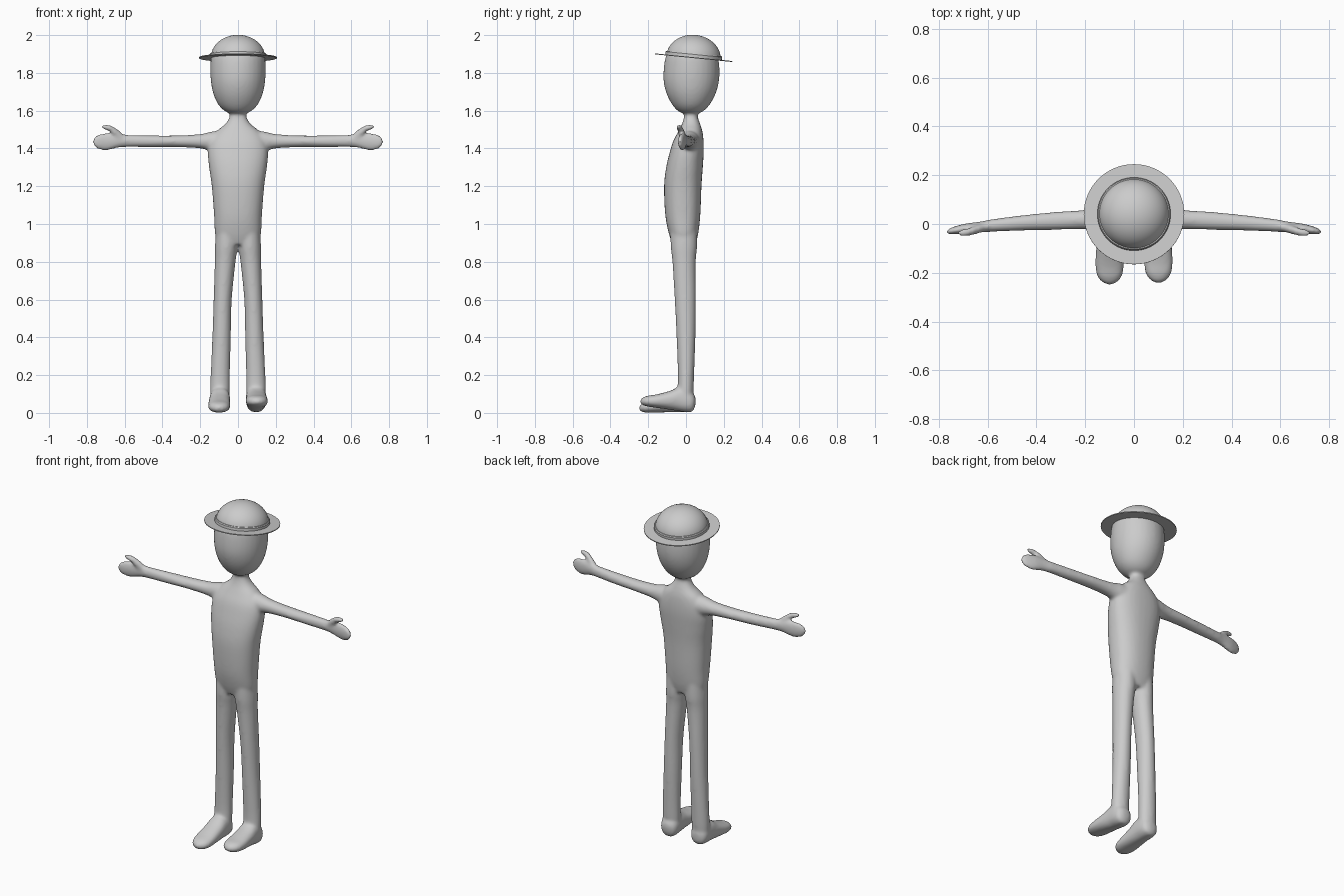
import bpy, bmesh, math
from mathutils import Vector, Matrix

if "Cube" in bpy.data.objects:
    bpy.data.objects.remove(bpy.data.objects["Cube"])


def catmull(a, b, c, d, t):
    return [0.5 * (2*q + (r-p)*t + (2*p-5*q+4*r-s)*t*t + (3*q-p-3*r+s)*t**3)
            for p, q, r, s in zip(a, b, c, d)]


def loft(bm, sections, axis, side=1, power=2.0, matrix=None, n=32, steps=4):
    """Closed smooth tube: section = (pos on axis, centre u, centre v, radius u, radius v)."""
    secs = []
    for i in range(len(sections) - 1):
        q = [sections[max(0, min(len(sections) - 1, i + k))] for k in (-1, 0, 1, 2)]
        secs += [catmull(*q, j / steps) for j in range(steps)]
    secs.append(sections[-1])
    order = {'x': (0, 1, 2), 'y': (1, 0, 2), 'z': (2, 0, 1)}[axis]
    rings = []
    for p, cu, cv, ru, rv in secs:
        ring = []
        for k in range(n):
            a = 2 * math.pi * k / n
            c, s = math.cos(a), math.sin(a)
            co = Vector((0, 0, 0))
            co[order[0]] = p
            co[order[1]] = cu + math.copysign(abs(c) ** (2 / power), c) * ru
            co[order[2]] = cv + math.copysign(abs(s) ** (2 / power), s) * rv
            if matrix:
                co = matrix @ co
            co.x *= side
            ring.append(bm.verts.new(co))
        rings.append(ring)
    faces = [bm.faces.new((r0[k], r0[(k+1) % n], r1[(k+1) % n], r1[k]))
             for r0, r1 in zip(rings, rings[1:]) for k in range(n)]
    faces += [bm.faces.new(rings[0]), bm.faces.new(rings[-1])]
    bmesh.ops.recalc_face_normals(bm, faces=faces)


def make_object(bm, name):
    me = bpy.data.meshes.new(name)
    bm.to_mesh(me)
    bm.free()
    ob = bpy.data.objects.new(name, me)
    bpy.context.collection.objects.link(ob)
    for p in me.polygons:
        p.use_smooth = True
    return ob


# Body: torso, neck, head, limbs fused into one skin
bm = bmesh.new()
loft(bm, [(0.89, 0, -.01, .105, .06), (0.95, 0, -.013, .122, .078), (1.05, 0, -.017, .127, .093),
          (1.2, 0, -.017, .139, .099), (1.3, 0, -.008, .153, .097), (1.38, 0, .004, .16, .09),
          (1.44, 0, .013, .15, .08), (1.49, 0, .023, .115, .064), (1.53, 0, .027, .067, .048),
          (1.57, 0, .026, .044, .036), (1.62, 0, .026, .044, .036)], 'z', power=2.3)
loft(bm, [(1.585, 0, .025, .03, .03), (1.595, 0, .025, .065, .063), (1.63, 0, .026, .103, .098),
          (1.69, 0, .027, .131, .13), (1.76, 0, .028, .144, .147), (1.84, 0, .03, .146, .146),
          (1.9, 0, .031, .138, .133), (1.95, 0, .033, .1, .1), (1.975, 0, .033, .06, .06),
          (1.983, 0, .033, .02, .02)], 'z')
for side in (-1, 1):
    # Arm and palm
    loft(bm, [(.04, .02, 1.435, .065, .06), (.13, .02, 1.437, .05, .054), (.2, .018, 1.438, .04, .038),
              (.32, .013, 1.438, .037, .031), (.45, .005, 1.438, .032, .031), (.58, -.006, 1.44, .026, .032),
              (.63, -.012, 1.441, .022, .036), (.69, -.018, 1.436, .02, .046), (.735, -.026, 1.435, .016, .041),
              (.758, -.031, 1.435, .012, .026), (.768, -.033, 1.435, .006, .01)], 'x', side)
    # Thumb
    loft(bm, [(.6, -.012, 1.448, .016, .02), (.64, -.022, 1.478, .018, .025), (.675, -.032, 1.505, .017, .018),
              (.705, -.036, 1.513, .014, .014), (.722, -.037, 1.515, .007, .007)], 'x', side)
    # Leg
    loft(bm, [(.03, .096, -.002, .045, .033), (.1, .096, -.003, .052, .042), (.2, .094, 0, .051, .043),
              (.4, .087, 0, .049, .05), (.6, .081, -.004, .048, .056), (.8, .068, -.01, .055, .062),
              (.88, .062, -.011, .06, .07), (.98, .058, -.012, .058, .07)], 'z', side)
    # Foot, one with the toe lifted
    tilt = Matrix.Rotation(math.radians(-9 if side > 0 else 0), 4, 'X')
    loft(bm, [(.042, .096, .055, .015, .02), (.03, .096, .055, .042, .045), (0, .096, .064, .053, .06),
              (-.05, .096, .068, .055, .065), (-.1, .098, .053, .057, .05), (-.17, .1, .037, .059, .035),
              (-.215, .1, .03, .05, .028), (-.24, .1, .026, .028, .018), (-.248, .1, .025, .01, .008)],
         'y', side, power=2.3, matrix=tilt)
body = make_object(bm, "body")
rm = body.modifiers.new("fuse", 'REMESH')
rm.mode = 'VOXEL'
rm.voxel_size = 0.008
rm.use_smooth_shade = True
sm = body.modifiers.new("blend", 'SMOOTH')
sm.factor = 0.5
sm.iterations = 10


def revolve(name, profile, closed=False, n=64):
    bm = bmesh.new()
    vs = [bm.verts.new((r, 0, z)) for r, z in profile]
    es = [bm.edges.new(p) for p in zip(vs, vs[1:])]
    if closed:
        es.append(bm.edges.new((vs[-1], vs[0])))
    bmesh.ops.spin(bm, geom=vs + es, cent=(0, 0, 0), axis=(0, 0, 1),
                   angle=2 * math.pi, steps=n, use_merge=True)
    bmesh.ops.remove_doubles(bm, verts=bm.verts, dist=1e-5)
    bmesh.ops.recalc_face_normals(bm, faces=bm.faces)
    ob = make_object(bm, name)
    ob.location = (0, .04, 1.881)
    ob.rotation_euler.x = math.radians(-5.6)
    bpy.ops.object.select_all(action='DESELECT')
    ob.select_set(True)
    bpy.context.view_layer.objects.active = ob
    bpy.ops.object.shade_smooth_by_angle(angle=math.radians(35))
    return ob


# Hat: dome crown, band and thin flat brim, tilted back
revolve("hat_crown", [(.144 * math.cos(a), .12 * math.sin(a)) for a in
                      [math.pi / 2 * i / 16 for i in range(17)]])
revolve("hat_band", [(.138, 0), (.15, 0), (.15, .017), (.146, .022), (.138, .022)], closed=True)
revolve("hat_brim", [(.13, -.003), (.206, -.003), (.206, .002), (.13, .002)], closed=True)
